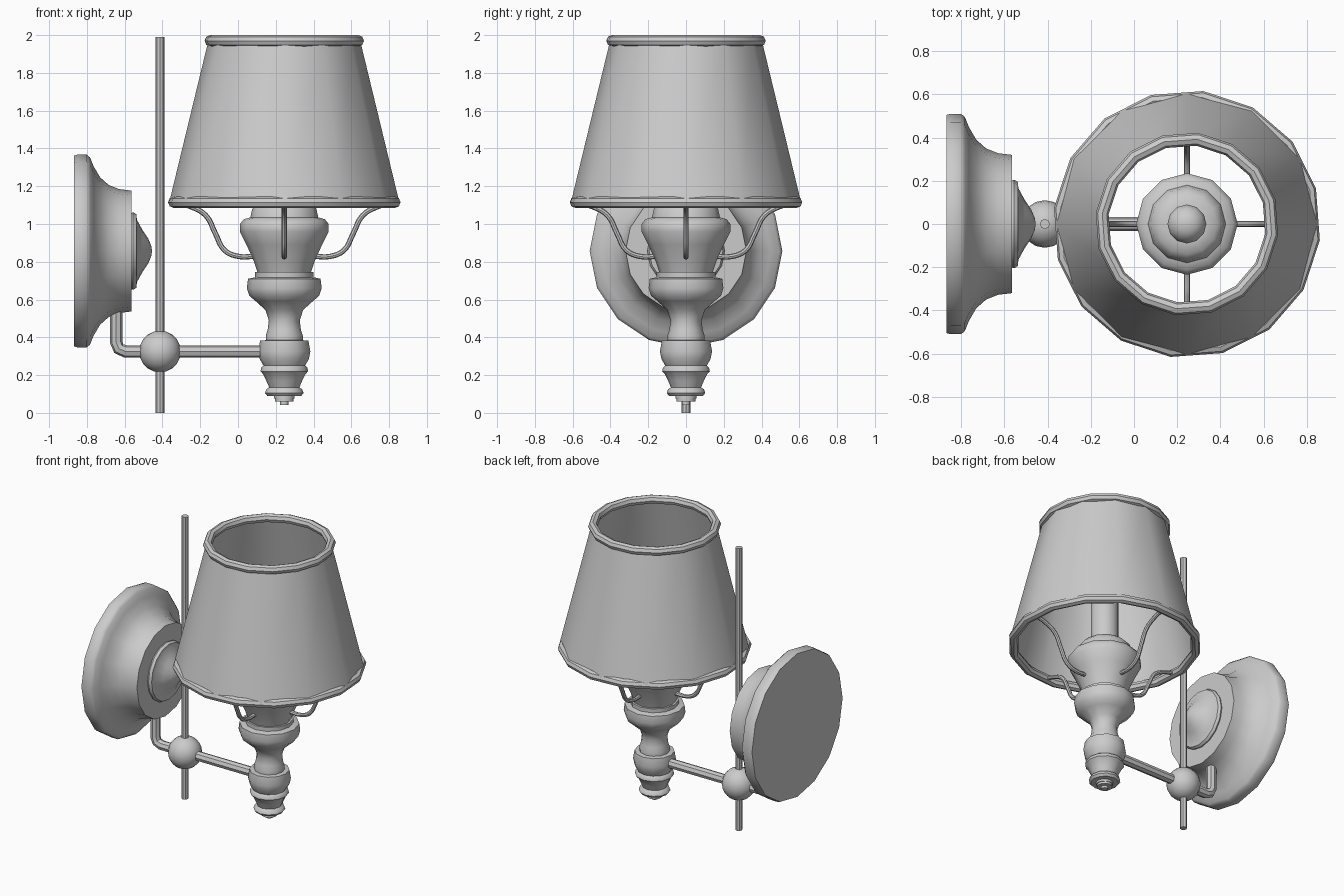
import bpy, bmesh, math
from mathutils import Matrix

if "Cube" in bpy.data.objects:
    bpy.data.objects.remove(bpy.data.objects["Cube"])

LAMP_X = 0.245
ARM_Z = 0.325
ROD_X = -0.413


def finish(bm, name, matrix=Matrix()):
    bmesh.ops.remove_doubles(bm, verts=bm.verts, dist=1e-5)
    bmesh.ops.recalc_face_normals(bm, faces=bm.faces)
    me = bpy.data.meshes.new(name)
    bm.to_mesh(me)
    bm.free()
    for p in me.polygons:
        p.use_smooth = True
    me.set_sharp_from_angle(angle=math.radians(42))
    ob = bpy.data.objects.new(name, me)
    ob.matrix_world = matrix
    bpy.context.collection.objects.link(ob)
    return ob


def lathe(name, profile, sides, matrix=Matrix(), closed=False):
    """Revolve (radius, height) points around local z."""
    bm = bmesh.new()
    rings = []
    for i in range(sides):
        a = 2 * math.pi * i / sides
        rings.append([bm.verts.new((r * math.cos(a), r * math.sin(a), h)) for r, h in profile])
    n = len(profile)
    for i in range(sides):
        p, q = rings[i], rings[(i + 1) % sides]
        for j in range(n if closed else n - 1):
            k = (j + 1) % n
            if profile[j][0] == 0:
                pts = (p[j], q[k], p[k])
            elif profile[k][0] == 0:
                pts = (p[j], q[j], p[k])
            else:
                pts = (p[j], q[j], q[k], p[k])
            bm.faces.new(pts)
    return finish(bm, name, matrix)


def tube(name, points, radius, smooth=True, angle=0.0, x=0.0):
    """Round bar along a path, turned around a vertical axis at x."""
    cu = bpy.data.curves.new(name, 'CURVE')
    cu.dimensions = '3D'
    cu.bevel_depth = radius
    cu.bevel_resolution = 2
    cu.use_fill_caps = True
    cu.resolution_u = 4
    s = cu.splines.new('BEZIER' if smooth else 'POLY')
    pts = s.bezier_points if smooth else s.points
    pts.add(len(points) - 1)
    for p, c in zip(pts, points):
        if smooth:
            p.co = c
            p.handle_left_type = p.handle_right_type = 'AUTO'
        else:
            p.co = (*c, 1)
    ob = bpy.data.objects.new(name, cu)
    ob.location.x = x
    ob.rotation_euler.z = angle
    bpy.context.collection.objects.link(ob)
    bpy.ops.object.select_all(action='DESELECT')
    ob.select_set(True)
    bpy.context.view_layer.objects.active = ob
    bpy.ops.object.convert(target='MESH')
    bpy.ops.object.shade_smooth_by_angle(angle=math.radians(42))


at_lamp = Matrix.Translation((LAMP_X, 0, 0))
at_wall = Matrix.Translation((0, 0, 0.857)) @ Matrix.Rotation(math.pi / 2, 4, 'Y')

# Wall plate and its centre boss, turned around the x axis
lathe("wall_plate", [(0, -0.868), (0.505, -0.868), (0.51, -0.85), (0.51, -0.80), (0.495, -0.783),
                     (0.45, -0.765), (0.39, -0.73), (0.35, -0.685), (0.328, -0.63),
                     (0.32, -0.565), (0, -0.565)], 16, at_wall)
lathe("wall_plate_boss", [(0.2, -0.57), (0.205, -0.555), (0.195, -0.538), (0.165, -0.535),
                          (0.11, -0.505), (0.065, -0.475), (0.03, -0.46), (0, -0.455)], 16, at_wall)

# Bent arm, ball joint and upright rod
tube("support_arm", [(-0.645, 0, 0.62), (-0.645, 0, 0.375), (-0.631, 0, 0.34), (-0.595, 0, ARM_Z),
                     (0.2, 0, ARM_Z)], 0.033, smooth=False)
tube("upright_rod", [(ROD_X, 0, 0), (ROD_X, 0, 1.99)], 0.023, smooth=False)
bm = bmesh.new()
bmesh.ops.create_uvsphere(bm, u_segments=16, v_segments=10, radius=0.11)
finish(bm, "ball_joint", Matrix.Translation((ROD_X, 0, ARM_Z)))

# Turned lamp stem with finial nut
lathe("finial_nut", [(0, 0.043), (0.022, 0.043), (0.022, 0.06), (0.05, 0.06), (0.05, 0.075),
                     (0.055, 0.075), (0.055, 0.1), (0, 0.1)], 12, at_lamp)
lathe("lamp_stem", [(0, 0.09), (0.09, 0.09), (0.102, 0.105), (0.095, 0.125), (0.08, 0.135),
                    (0.095, 0.17), (0.112, 0.205), (0.126, 0.22), (0.122, 0.24), (0.11, 0.25),
                    (0.13, 0.285), (0.138, 0.325), (0.128, 0.382), (0.098, 0.385), (0.098, 0.41),
                    (0.088, 0.44), (0.082, 0.49), (0.1, 0.545), (0.15, 0.59), (0.185, 0.62),
                    (0.198, 0.66), (0.192, 0.71), (0.155, 0.718), (0.155, 0.745), (0, 0.745)],
      12, at_lamp)
lathe("lamp_cup", [(0, 0.74), (0.14, 0.74), (0.16, 0.8), (0.2, 0.89), (0.235, 0.96), (0.235, 1.0),
                   (0.215, 1.025), (0.18, 1.035), (0.17, 1.08), (0.14, 1.11), (0.09, 1.12), (0, 1.12)],
      12, at_lamp)
lathe("candle_sleeve", [(0.09, 1.1), (0.09, 1.42), (0.075, 1.46), (0.04, 1.485), (0, 1.49)],
      12, at_lamp)

# Four curved shade supports
for i in range(4):
    tube(f"shade_support_{i + 1}", [(0.15, 0, 0.83), (0.24, 0, 0.828), (0.315, 0, 0.86),
                                    (0.365, 0, 0.95), (0.415, 0, 1.045), (0.49, 0, 1.09),
                                    (0.58, 0, 1.115)], 0.014, angle=i * math.pi / 2, x=LAMP_X)

# Tapered shade with rolled rims
lathe("shade", [(0.608, 1.12), (0.402, 1.97)], 12, at_lamp)
for name, major, z in (("shade_lower_rim", 0.59, 1.115), ("shade_upper_rim", 0.395, 1.97)):
    ring = [(major + 0.03 * math.cos(k * math.pi / 4), z + 0.03 * math.sin(k * math.pi / 4))
            for k in range(8)]
    lathe(name, ring, 16, at_lamp @ Matrix.Rotation(math.radians(-7), 4, 'Z'), closed=True)
